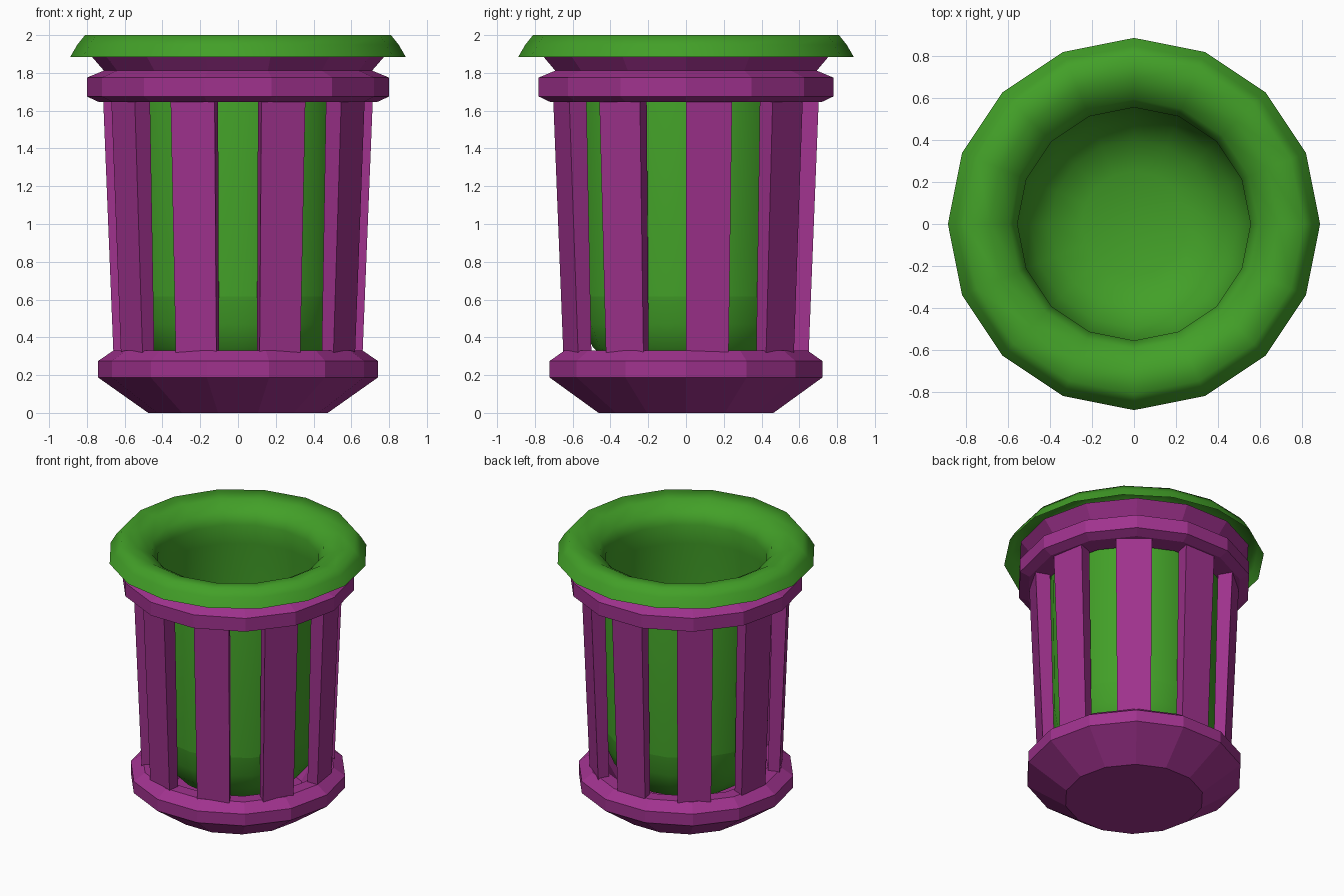
import bpy, bmesh, math
from math import cos, sin, radians, pi

if "Cube" in bpy.data.objects:
    bpy.data.objects.remove(bpy.data.objects["Cube"])


def make_mat(name, rgb):
    m = bpy.data.materials.new(name)
    m.diffuse_color = (*rgb, 1.0)
    m.use_nodes = True
    m.node_tree.nodes["Principled BSDF"].inputs["Base Color"].default_value = m.diffuse_color
    return m


PURPLE = make_mat("purple_paint", (0.35, 0.032, 0.27))
GREEN = make_mat("green_liner", (0.055, 0.35, 0.021))


def finish(bm, name, mat):
    me = bpy.data.meshes.new(name)
    bm.to_mesh(me)
    bm.free()
    me.materials.append(mat)
    ob = bpy.data.objects.new(name, me)
    bpy.context.collection.objects.link(ob)
    return ob


def lathe(name, profile, sides, mat, loop=False, caps=(False, False),
          solid=True, smooth=False, sharp_rows=()):
    """Spin a (radius, z) profile around the z axis."""
    bm = bmesh.new()
    rows = [[bm.verts.new((r * cos(2 * pi * i / sides), r * sin(2 * pi * i / sides), z))
             for i in range(sides)] for r, z in profile]
    pairs = list(zip(rows, rows[1:])) + ([(rows[-1], rows[0])] if loop else [])
    for a, b in pairs:
        for i in range(sides):
            j = (i + 1) % sides
            bm.faces.new((a[i], a[j], b[j], b[i]))
    if caps[0]:
        bm.faces.new(rows[0])
    if caps[1]:
        bm.faces.new(rows[-1])
    if solid:
        bmesh.ops.recalc_face_normals(bm, faces=bm.faces[:])
    for f in bm.faces:
        f.smooth = smooth
    for k in sharp_rows:
        for i in range(sides):
            bm.edges.get((rows[k][i], rows[k][(i + 1) % sides])).smooth = False
    return finish(bm, name, mat)


# Base foot with bevelled band, hollowed on top
lathe("base", [(0.475, 0), (0.74, 0.187), (0.74, 0.275), (0.66, 0.33),
               (0.565, 0.33), (0.45, 0.12)], 14, PURPLE, caps=(True, True))

# Upper band with flared collar
lathe("upper_band", [(0.60, 1.645), (0.735, 1.645), (0.80, 1.675), (0.80, 1.775),
                     (0.71, 1.812), (0.795, 1.91), (0.61, 1.80)],
      14, PURPLE, loop=True)

# Nine tapered slats: every other side of an 18-sided tube
bm = bmesh.new()
for k in range(9):
    def ring(r, z):
        return [bm.verts.new((r * cos(radians(a)), r * sin(radians(a)), z))
                for a in (40 * k, 40 * k + 20)]
    o0, o1 = ring(0.657, 0.25), ring(0.717, 1.74)
    i0, i1 = ring(0.577, 0.25), ring(0.610, 1.74)
    for q in ((o0[0], o0[1], o1[1], o1[0]), (i0[1], i0[0], i1[0], i1[1]),
              (o0[0], o1[0], i1[0], i0[0]), (o0[1], i0[1], i1[1], o1[1]),
              (o1[0], o1[1], i1[1], i1[0]), (o0[0], i0[0], i0[1], o0[1])):
        bm.faces.new(q)
bmesh.ops.recalc_face_normals(bm, faces=bm.faces[:])
finish(bm, "slats", PURPLE)

# Liner: open single-surface bag folded over the rim
lathe("liner", [(0.888, 1.885), (0.85, 1.95), (0.81, 2.0), (0.69, 1.985), (0.595, 1.93),
                (0.556, 1.85), (0.58, 1.70), (0.567, 0.615), (0.545, 0.47),
                (0.495, 0.35), (0.40, 0.25), (0.25, 0.19)],
      16, GREEN, caps=(False, True), solid=False, smooth=True, sharp_rows=(7,))
